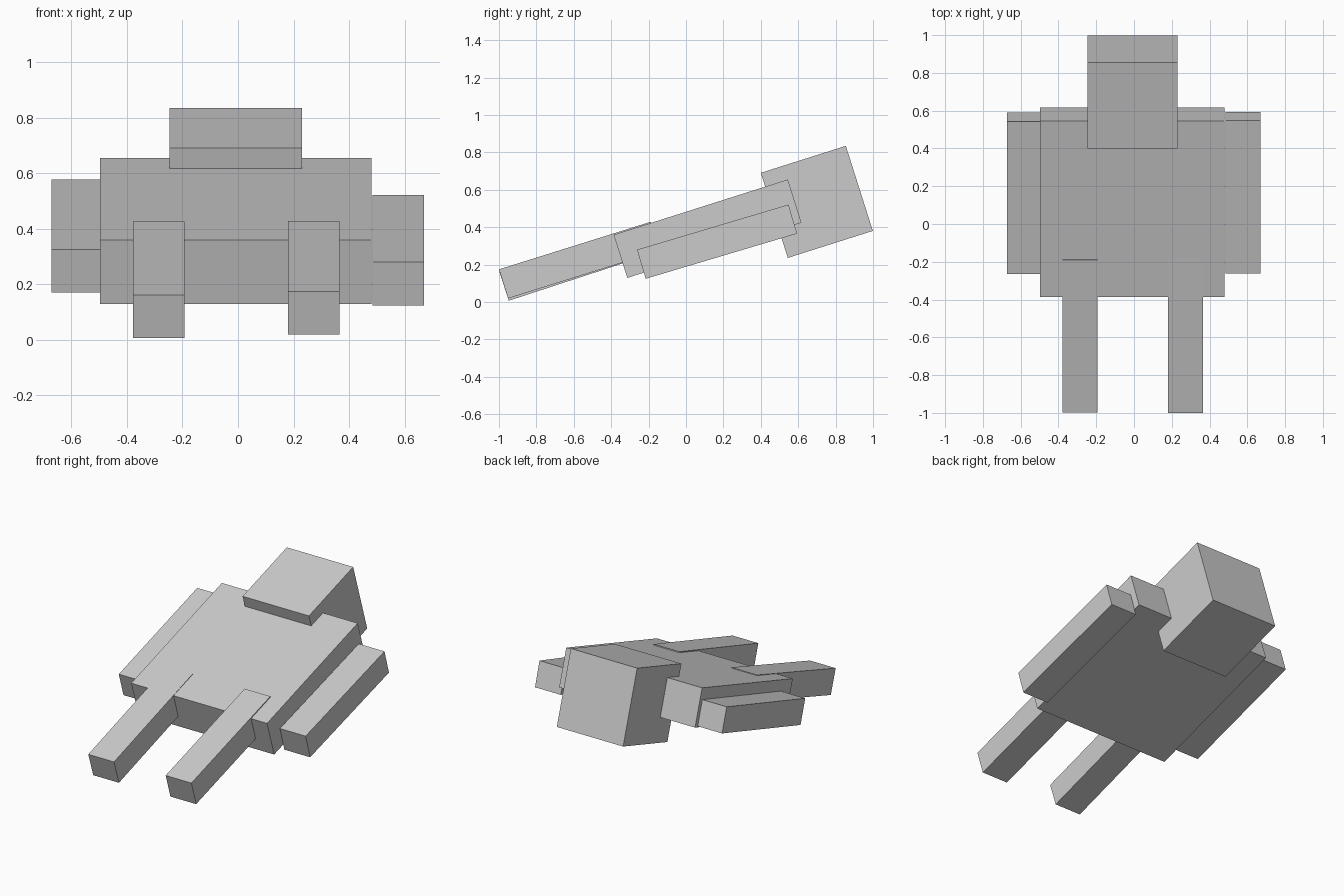
import bpy, math
from mathutils import Matrix, Vector

if "Cube" in bpy.data.objects:
    bpy.data.objects.remove(bpy.data.objects["Cube"])


def tilted_box(name, x0, x1, y, z, length, thick, angle):
    """Box tilted about x; (y, z) is its upper front edge seen from the side."""
    rot = Matrix.Rotation(math.radians(angle), 3, 'X')
    centre = Vector(((x0 + x1) / 2, y, z)) + rot @ Vector((0, length / 2, -thick / 2))
    bpy.ops.mesh.primitive_cube_add(size=1, location=centre,
                                    rotation=(math.radians(angle), 0, 0))
    box = bpy.context.object
    box.name = name
    box.scale = (x1 - x0, length, thick)
    return box


# Trunk and head
tilted_box("torso", -0.497, 0.48, -0.387, 0.36, 0.977, 0.242, 17.6)
tilted_box("head", -0.247, 0.23, 0.40, 0.691, 0.477, 0.477, 17.6)

# Arms, slightly uneven in pose
tilted_box("left_arm", -0.672, -0.487, -0.265, 0.325, 0.845, 0.162, 17.4)
tilted_box("right_arm", 0.485, 0.67, -0.262, 0.28, 0.845, 0.162, 16.6)

# Legs, ends sunk into the torso
tilted_box("left_leg", -0.378, -0.193, -0.998, 0.1625, 0.85, 0.163, 18.1)
tilted_box("right_leg", 0.18, 0.365, -1.0, 0.175, 0.85, 0.163, 17.4)
